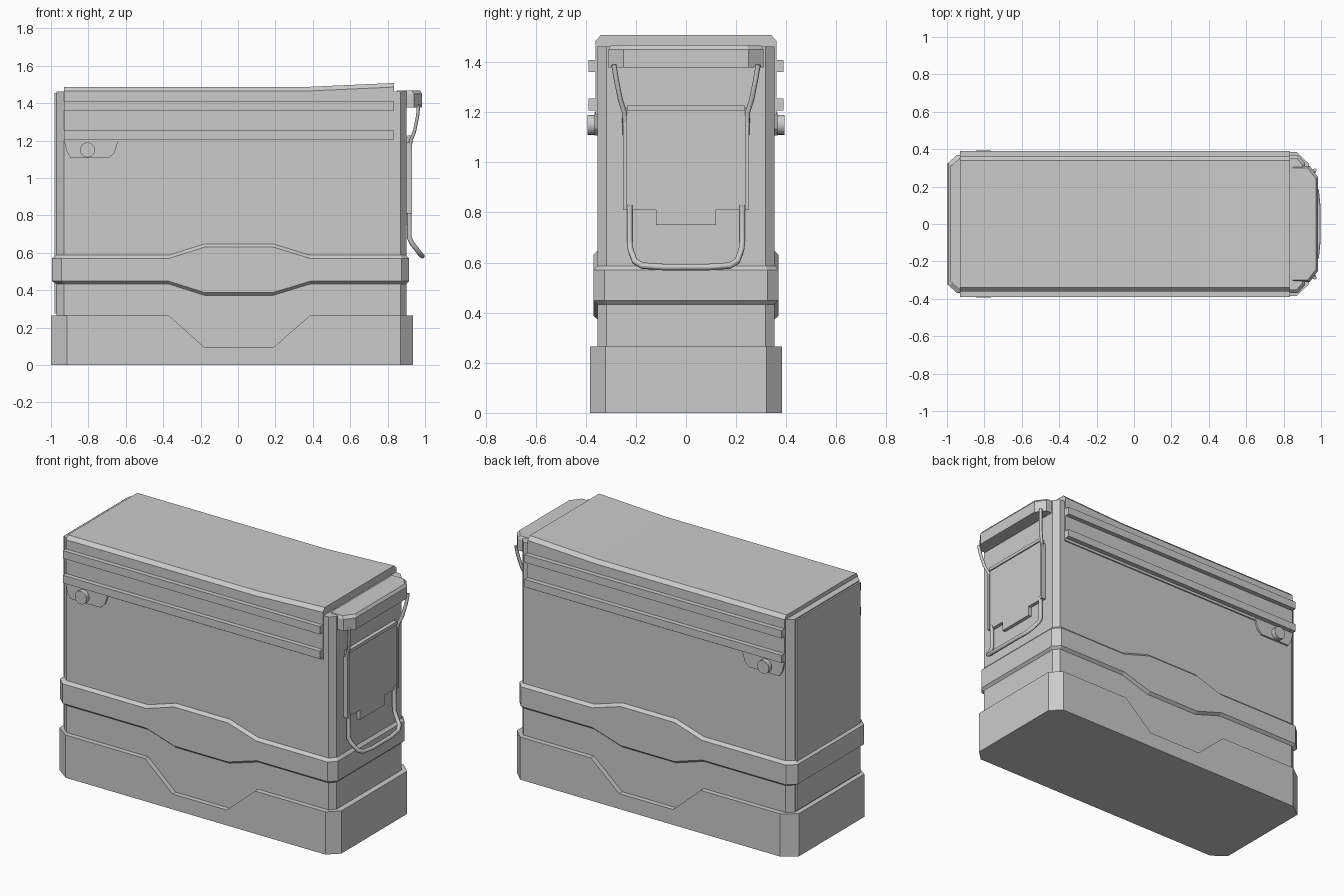
import bpy, bmesh
from mathutils import Vector

if "Cube" in bpy.data.objects:
    bpy.data.objects.remove(bpy.data.objects["Cube"])


def mesh_object(name, bm):
    bmesh.ops.recalc_face_normals(bm, faces=bm.faces[:])
    me = bpy.data.meshes.new(name)
    bm.to_mesh(me)
    bm.free()
    ob = bpy.data.objects.new(name, me)
    bpy.context.collection.objects.link(ob)
    return ob


def loft(name, loops, caps=True):
    """Bridge equal-length loops; cap the ends or join last to first."""
    bm = bmesh.new()
    rings = [[bm.verts.new(p) for p in loop] for loop in loops]
    n = len(rings[0])
    pairs = list(zip(rings, rings[1:]))
    if caps:
        bm.faces.new(rings[0])
        bm.faces.new(rings[-1])
    else:
        pairs.append((rings[-1], rings[0]))
    for a, b in pairs:
        for i in range(n):
            j = (i + 1) % n
            bm.faces.new((a[i], a[j], b[j], b[i]))
    return mesh_object(name, bm)


def extrude(name, pts, axis, lo, hi):
    """Prism from a 2D profile; axis is the extrusion axis (0 x, 1 y, 2 z)."""
    def put(p, d):
        v = list(p)
        v.insert(axis, d)
        return v
    return loft(name, [[put(p, lo) for p in pts], [put(p, hi) for p in pts]])


def box(name, lo, hi):
    pts = [(lo[0], lo[1]), (hi[0], lo[1]), (hi[0], hi[1]), (lo[0], hi[1])]
    return extrude(name, pts, 2, lo[2], hi[2])


BUMP = [(-0.37, 0), (-0.18, 1), (0.19, 1), (0.385, 0)]


def outline(x0, x1, y, cx0, cx1, cy):
    """Chamfered rectangle with side points carrying a bump weight."""
    side = [(x0 + cx0, 0)] + BUMP + [(x1 - cx1, 0)]
    pts = [(x, -y, w) for x, w in side]
    pts += [(x1, -y + cy, 0), (x1, y - cy, 0)]
    pts += [(x, y, w) for x, w in reversed(side)]
    return pts + [(x0, y - cy, 0), (x0, -y + cy, 0)]


def level(pts, z, bump=0):
    return [(x, y, z + w * bump) for x, y, w in pts]


def tube(name, pts, r):
    cu = bpy.data.curves.new(name, 'CURVE')
    cu.dimensions = '3D'
    cu.bevel_depth = r
    cu.bevel_resolution = 1
    cu.use_fill_caps = True
    sp = cu.splines.new('POLY')
    sp.points.add(len(pts) - 1)
    for q, p in zip(sp.points, pts):
        q.co = (*p, 1)
    ob = bpy.data.objects.new(name, cu)
    bpy.context.collection.objects.link(ob)
    bpy.ops.object.select_all(action='DESELECT')
    ob.select_set(True)
    bpy.context.view_layer.objects.active = ob
    bpy.ops.object.convert(target='MESH')


# Main body with chamfered corners and thin rear end panel
core = outline(-0.97, 0.90, 0.353, 0.04, 0.03, 0.035)
loft("body", [level(core, 0), level(core, 1.462)])
box("end_panel", (-0.98, -0.312, 0.275), (-0.96, 0.312, 1.455))

# Base skirt with a notch in each long side
skirt = outline(-1.0, 0.935, 0.384, 0.085, 0.065, 0.062)
loft("base_skirt", [level(skirt, 0), level(skirt, 0.265, -0.17),
                    level(core, 0.265, -0.17), level(core, 0)], caps=False)

# Belt around the middle, swelling at the centre of each long side
belt = outline(-0.995, 0.915, 0.37, 0.05, 0.04, 0.045)
loft("belt", [level(core, 0.433, -0.06), level(belt, 0.448, -0.06),
              level(belt, 0.57, 0.06), level(core, 0.587, 0.06)], caps=False)

# Lid: sloped sides at the top edge, top kicks up toward the latch
loops = []
for x, z in [(-0.93, 1.487), (0.37, 1.487), (0.835, 1.508)]:
    loops.append([(x, -0.361, 1.19), (x, -0.361, z - 0.022), (x, -0.34, z),
                  (x, 0.34, z), (x, 0.361, z - 0.022), (x, 0.361, 1.19)])
loft("lid", loops)

# Rails, pivot plates and pivot knobs on both sides
PLATE = [(-0.93, 1.2), (-0.915, 1.14), (-0.895, 1.108), (-0.69, 1.108),
         (-0.66, 1.135), (-0.64, 1.2)]
for s, side in ((-1, "front"), (1, "back")):
    for z, tag in ((1.36, "upper"), (1.207, "lower")):
        y0, y1 = sorted((s * 0.35, s * 0.39))
        box(f"{tag}_rail_{side}", (-0.93, y0, z), (0.835, y1, z + 0.048))
    extrude(f"pivot_plate_{side}", PLATE, 1, s * 0.345, s * 0.365)
    bpy.ops.mesh.primitive_cylinder_add(vertices=20, radius=0.04, depth=0.05,
                                        location=(-0.805, s * 0.369, 1.15),
                                        rotation=(1.5707963, 0, 0))
    bpy.context.object.name = f"pivot_knob_{side}"
    bpy.ops.object.shade_smooth_by_angle()

# Latch cap overhanging the right end
cap = [(0.86, -0.31), (0.94, -0.31), (0.985, -0.25),
       (0.985, 0.25), (0.94, 0.31), (0.86, 0.31)]
loft("latch_cap", [[(x, y, 1.378) for x, y in cap],
                   [(x, y, 1.45) for x, y in cap],
                   [(x - 0.012, y * 0.97, 1.467) for x, y in cap]])

# Latch plate with lower tab, hinge bar and side flanges
half = [(0.12, 0.75), (0.12, 0.81), (0.24, 0.81), (0.24, 1.22)]
extrude("latch_plate", half + [(-y, z) for y, z in reversed(half)], 0, 0.895, 0.922)
box("latch_hinge_bar", (0.905, -0.235, 1.208), (0.93, 0.235, 1.228))
for s in (-1, 1):
    y0, y1 = sorted((s * 0.236, s * 0.252))
    box("latch_flange", (0.895, y0, 0.81), (0.93, y1, 1.19))
    # Arms hanging from the cap
    tube("latch_arm", [(0.966, s * 0.288, 1.39), (0.96, s * 0.278, 1.33),
                       (0.944, s * 0.262, 1.25), (0.924, s * 0.246, 1.2),
                       (0.918, s * 0.243, 1.11)], 0.01)

# Wire handle below the plate, kicked outward at the bottom
wire = [(0.916, 0.225, 0.83), (0.916, 0.225, 0.68), (0.93, 0.221, 0.65),
        (0.965, 0.205, 0.606), (0.978, 0.175, 0.588), (0.986, 0.09, 0.582)]
tube("latch_handle", wire + [(x, -y, z) for x, y, z in reversed(wire)], 0.013)
